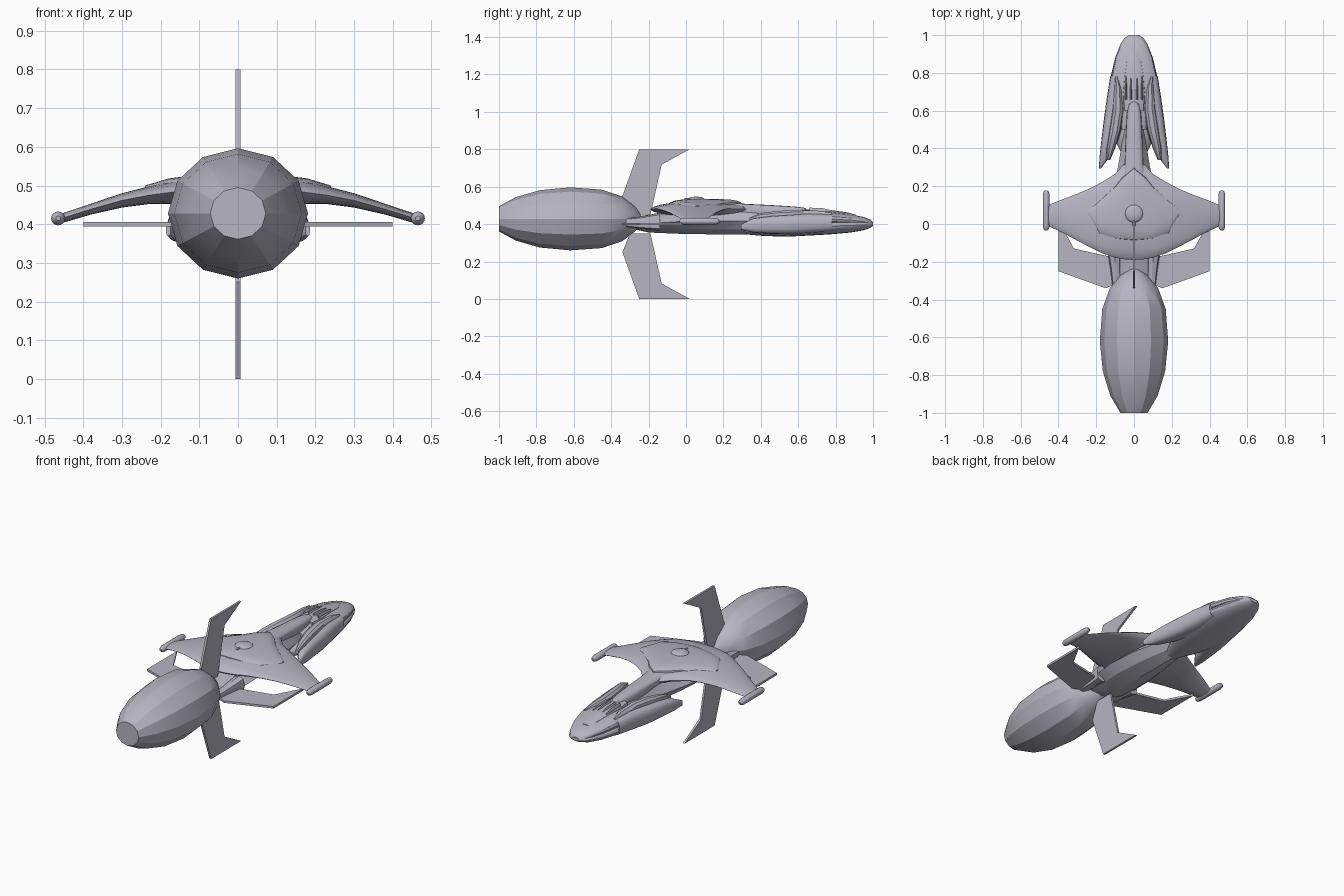
import bpy, bmesh, math
from mathutils import Vector

if "Cube" in bpy.data.objects:
    bpy.data.objects.remove(bpy.data.objects["Cube"])

hull_grey = bpy.data.materials.new("hull_grey")
hull_grey.use_nodes = True
COLOUR = (0.47, 0.46, 0.54, 1)
hull_grey.diffuse_color = COLOUR
hull_grey.node_tree.nodes["Principled BSDF"].inputs["Base Color"].default_value = COLOUR


def finish(name, bm, smooth=30):
    bmesh.ops.recalc_face_normals(bm, faces=bm.faces)
    mesh = bpy.data.meshes.new(name)
    bm.to_mesh(mesh)
    bm.free()
    mesh.materials.append(hull_grey)
    obj = bpy.data.objects.new(name, mesh)
    bpy.context.collection.objects.link(obj)
    if smooth:
        bpy.ops.object.select_all(action='DESELECT')
        obj.select_set(True)
        bpy.context.view_layer.objects.active = obj
        bpy.ops.object.shade_smooth_by_angle(angle=math.radians(smooth))
    return obj


def loft(name, stations, sides=16, power=2.0, along_x=False, flip=1, smooth=30):
    """Skin superellipse rings; station = (position, side min, side max, z min, z max)."""
    bm = bmesh.new()
    rings = []
    for pos, s0, s1, z0, z1 in stations:
        ring = []
        for i in range(sides):
            a = math.tau * i / sides
            c, s = math.cos(a), math.sin(a)
            u = math.copysign(abs(c) ** (2 / power), c)
            v = math.copysign(abs(s) ** (2 / power), s)
            side = (s0 + s1) / 2 + u * (s1 - s0) / 2
            z = (z0 + z1) / 2 + v * (z1 - z0) / 2
            p = (pos, side, z) if along_x else (side * flip, pos, z)
            ring.append(bm.verts.new(p))
        rings.append(ring)
    for a, b in zip(rings, rings[1:]):
        for i in range(sides):
            j = (i + 1) % sides
            bm.faces.new((a[i], a[j], b[j], b[i]))
    bm.faces.new(rings[0])
    bm.faces.new(rings[-1])
    return finish(name, bm, smooth)


def centred(rows):
    return [(y, -w, w, lo, hi) for y, w, lo, hi in rows]


def span(rows):
    """Mirror half-span stations to the other side."""
    return [(-r[0],) + r[1:] for r in reversed(rows) if r[0] > 0] + rows


# Faceted front pod
pod_rows = [(-1, .072), (-.91, .125), (-.78, .165), (-.62, .181), (-.45, .168),
            (-.34, .128), (-.27, .07), (-.235, .012)]
loft("front_pod", [(y, -r, r, .428 - r * .93, .428 + r * .93) for y, r in pod_rows],
     sides=12, smooth=25)

# Four swept fins around the pod neck
fin_profile = [(.05, -.3), (.15, -.34), (.4, -.25), (.4, .02), (.318, -.13), (.05, -.19)]
for k, name in enumerate(("left_fin", "top_fin", "right_fin", "bottom_fin")):
    a = k * math.pi / 2
    out = Vector((math.cos(a), 0, math.sin(a)))
    thick = Vector((-math.sin(a), 0, math.cos(a))) * .006
    bm = bmesh.new()
    low, high = [[bm.verts.new(Vector((0, y, .4)) + out * r + thick * s)
                  for r, y in fin_profile] for s in (-1, 1)]
    bm.faces.new(low)
    bm.faces.new(high)
    for i in range(len(low)):
        j = (i + 1) % len(low)
        bm.faces.new((low[i], low[j], high[j], high[i]))
    finish(name, bm, 0)

# Keeled lower hull
loft("lower_hull", centred([
    (-.33, .07, .385, .43), (-.2, .13, .355, .45), (-.03, .14, .348, .48),
    (.15, .12, .345, .49), (.3, .085, .345, .49), (.45, .06, .345, .48),
    (.6, .04, .35, .47)]), sides=8, power=1.5, smooth=20)

# Drooping main wing and its raised deck
loft("main_wing", span([
    (0, -.19, .34, .435, .524), (.05, -.187, .32, .437, .523),
    (.1, -.178, .265, .442, .52), (.17, -.155, .222, .452, .514),
    (.23, -.125, .19, .452, .498), (.3, -.088, .16, .443, .48),
    (.38, -.045, .13, .425, .453), (.455, -.01, .1, .403, .428)]),
    sides=20, power=1.8, along_x=True)
loft("wing_deck", span([
    (0, -.09, .3, .47, .535), (.06, -.085, .25, .47, .533),
    (.1, -.08, .2, .47, .529), (.18, -.06, .13, .47, .518),
    (.24, .05, .075, .47, .5)]),
    sides=20, power=2.8, along_x=True)

# Command dome with a rear stub
bm = bmesh.new()
bmesh.ops.create_uvsphere(bm, u_segments=24, v_segments=12, radius=.048)
for v in bm.verts:
    v.co = (v.co.x, v.co.y + .055, v.co.z * .35 + .53)
finish("command_dome", bm)
loft("dome_stub", centred([(-.01, .008, .52, .538), (.03, .008, .52, .54)]), sides=8)

# Spine neck reaching forward over the nose section
loft("neck", centred([
    (.12, .085, .45, .526), (.22, .065, .45, .517), (.32, .05, .44, .508),
    (.45, .045, .43, .502), (.58, .038, .43, .494), (.635, .028, .43, .487),
    (.65, .012, .44, .475)]), power=3)

# Nose section: lower bowl, upper shell and stepped crest
loft("nose_bowl", centred([
    (.32, .04, .345, .40), (.42, .09, .336, .42), (.55, .135, .333, .43),
    (.68, .137, .34, .435), (.77, .126, .345, .435), (.88, .1, .355, .43),
    (.95, .073, .367, .425), (.985, .05, .38, .418), (1, .025, .39, .41)]),
    sides=20)
loft("nose_shell", centred([
    (.5, .065, .39, .45), (.6, .1, .39, .46), (.72, .125, .39, .467),
    (.78, .121, .39, .464), (.88, .097, .39, .452), (.95, .068, .39, .438),
    (.985, .045, .39, .424), (.998, .022, .39, .412)]), sides=20, power=2.3)
loft("nose_crest", centred([
    (.6, .055, .42, .478), (.7, .062, .42, .479), (.78, .055, .42, .474),
    (.86, .042, .42, .463), (.91, .025, .42, .45)]), sides=12, power=2.6)

for side, flip in (("left", 1), ("right", -1)):
    # Trailing arms that sweep back from the nose
    loft(side + "_nose_arm", [
        (.295, .174, .186, .37, .40), (.36, .125, .182, .355, .43),
        (.45, .08, .172, .348, .443), (.55, .05, .16, .345, .45),
        (.66, .02, .145, .35, .458), (.78, .02, .126, .36, .452)],
        power=2.8, flip=flip)
    # Layered plates on the arms
    loft(side + "_arm_plate", [
        (.34, .125, .145, .41, .435), (.4, .1, .145, .41, .46),
        (.5, .07, .13, .41, .472), (.6, .055, .115, .41, .476),
        (.72, .065, .105, .41, .472), (.78, .085, .1, .41, .46)],
        sides=10, power=2.5, flip=flip)
    # Ridges beside the crest
    for x in (.016, .042):
        loft(side + "_crest_ridge", [
            (.66, x - .006, x + .006, .45, .488),
            (.73, x - .005, x + .005, .45, .485),
            (.78, x - .002, x + .002, .45, .474)], sides=8, flip=flip)
    # Struts joining the hull to the pod
    loft(side + "_pod_strut", [
        (-.32, .07, .115, .385, .43), (-.24, .07, .125, .375, .44),
        (-.14, .07, .14, .365, .46)], sides=8, power=3, flip=flip)
    # Wingtip engine
    loft(side + "_wingtip_engine", [
        (y, .465 - r, .465 + r, .415 - r, .415 + r)
        for y, r in ((-.035, .006), (-.028, .013), (-.012, .018),
                     (.155, .018), (.172, .013), (.178, .006))], flip=flip)
